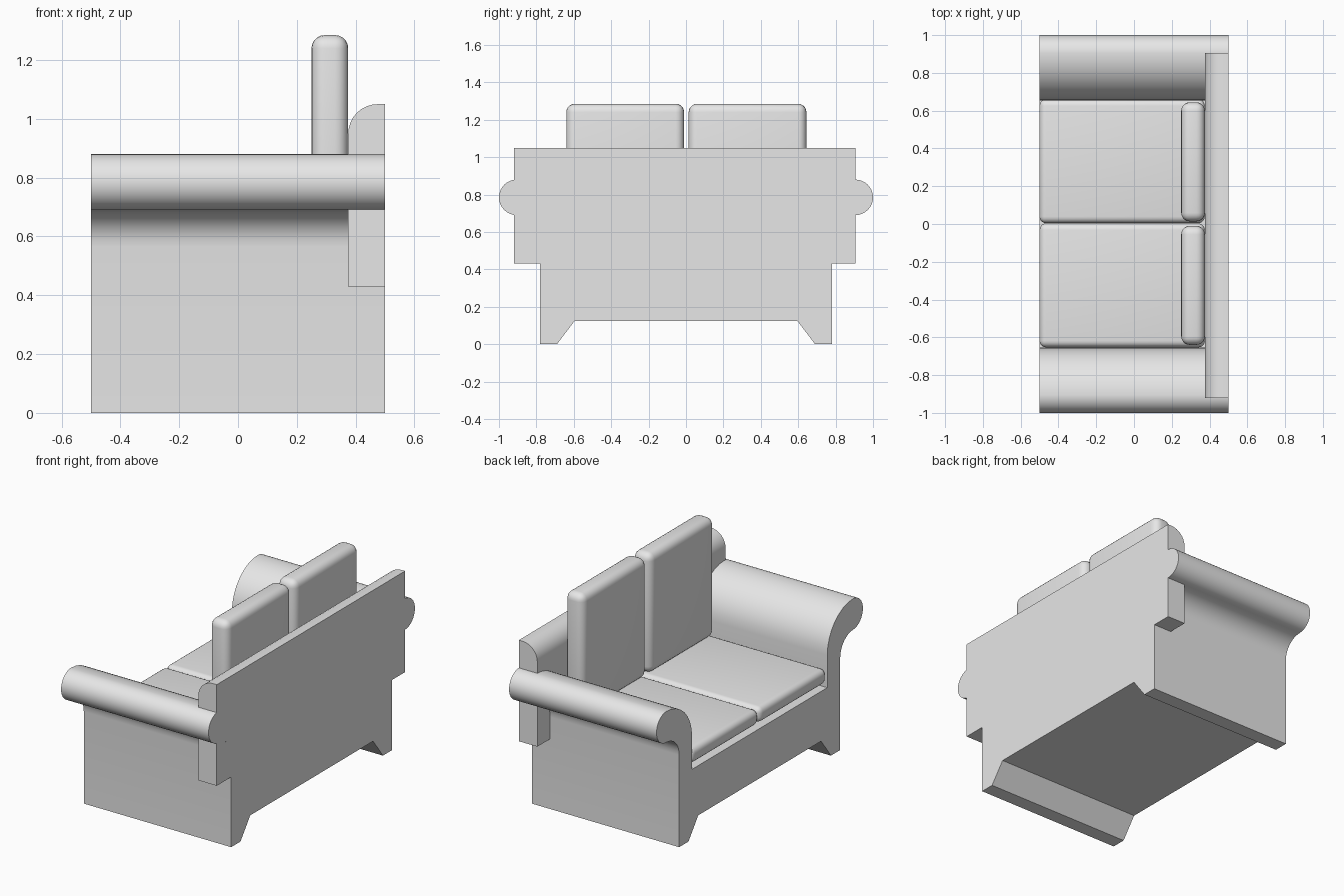
import bpy, bmesh
from math import sin, cos, radians

cube = bpy.data.objects.get("Cube")
if cube:
    bpy.data.objects.remove(cube, do_unlink=True)

fabric = bpy.data.materials.new("light_grey_fabric")
fabric.use_nodes = True
fabric.diffuse_color = (0.8, 0.8, 0.8, 1)
fabric.node_tree.nodes["Principled BSDF"].inputs["Base Color"].default_value = (0.8, 0.8, 0.8, 1)


def finish(name, bm, bevel=0):
    bmesh.ops.recalc_face_normals(bm, faces=bm.faces)
    mesh = bpy.data.meshes.new(name)
    bm.to_mesh(mesh)
    bm.free()
    mesh.materials.append(fabric)
    obj = bpy.data.objects.new(name, mesh)
    bpy.context.collection.objects.link(obj)
    bpy.ops.object.select_all(action='DESELECT')
    obj.select_set(True)
    bpy.context.view_layer.objects.active = obj
    if bevel:
        mod = obj.modifiers.new("Rounded edges", 'BEVEL')
        mod.width, mod.segments = bevel, 5
        bpy.ops.object.modifier_apply(modifier=mod.name)
    bpy.ops.object.shade_smooth_by_angle(angle=radians(30))
    return obj


def extrude(name, points, offset):
    bm = bmesh.new()
    face = bm.faces.new([bm.verts.new(p) for p in points])
    new = bmesh.ops.extrude_face_region(bm, geom=[face])["geom"]
    bmesh.ops.translate(bm, vec=offset, verts=[v for v in new if isinstance(v, bmesh.types.BMVert)])
    return finish(name, bm)


def arc(cy, cz, r, start, end, steps):
    angles = [radians(start + (end - start) * i / steps) for i in range(steps + 1)]
    return [(cy + r * cos(a), cz + r * sin(a)) for a in angles]


def cushion(name, low, high, bevel):
    bm = bmesh.new()
    bmesh.ops.create_cube(bm, size=1)
    for v in bm.verts:
        v.co = [lo + (c + 0.5) * (hi - lo) for c, lo, hi in zip(v.co, low, high)]
    return finish(name, bm, bevel)


# Body: feet, base and rolled arms as one mirrored section
half = [(0.595, 0.125), (0.69, 0), (0.78, 0)]
half += arc(0.905, 0.565, 0.125, 180, 90, 8)            # flare under the roll
half += arc(0.905, 0.785, 0.095, -90, 90, 16)[1:]       # outer roll
half += arc(0.905, 0.63, 0.25, 90, 180, 8)[1:]          # inner arm curve
half += [(0.655, 0.43)]
section = half + [(-y, z) for y, z in reversed(half)]
extrude("base_and_arms", [(-0.5, y, z) for y, z in section], (1, 0, 0))

# Backrest panel with a rounded front top edge
panel = [(0.375, 0.43), (0.5, 0.43), (0.5, 1.05)] + arc(0.475, 0.95, 0.1, 90, 180, 8)
extrude("backrest", [(x, -0.92, z) for x, z in panel], (0, 1.825, 0))

# Seat and back cushions, one pair per side
for side, seat_y, back_y in (("left", 0.3325, 0.329), ("right", -0.325, -0.325)):
    cushion(side + "_seat_cushion", (-0.5, seat_y - 0.328, 0.455),
            (0.375, seat_y + 0.328, 0.55), 0.035)
    cushion(side + "_back_cushion", (0.25, back_y - 0.315, 0.55),
            (0.375, back_y + 0.315, 1.285), 0.045)
